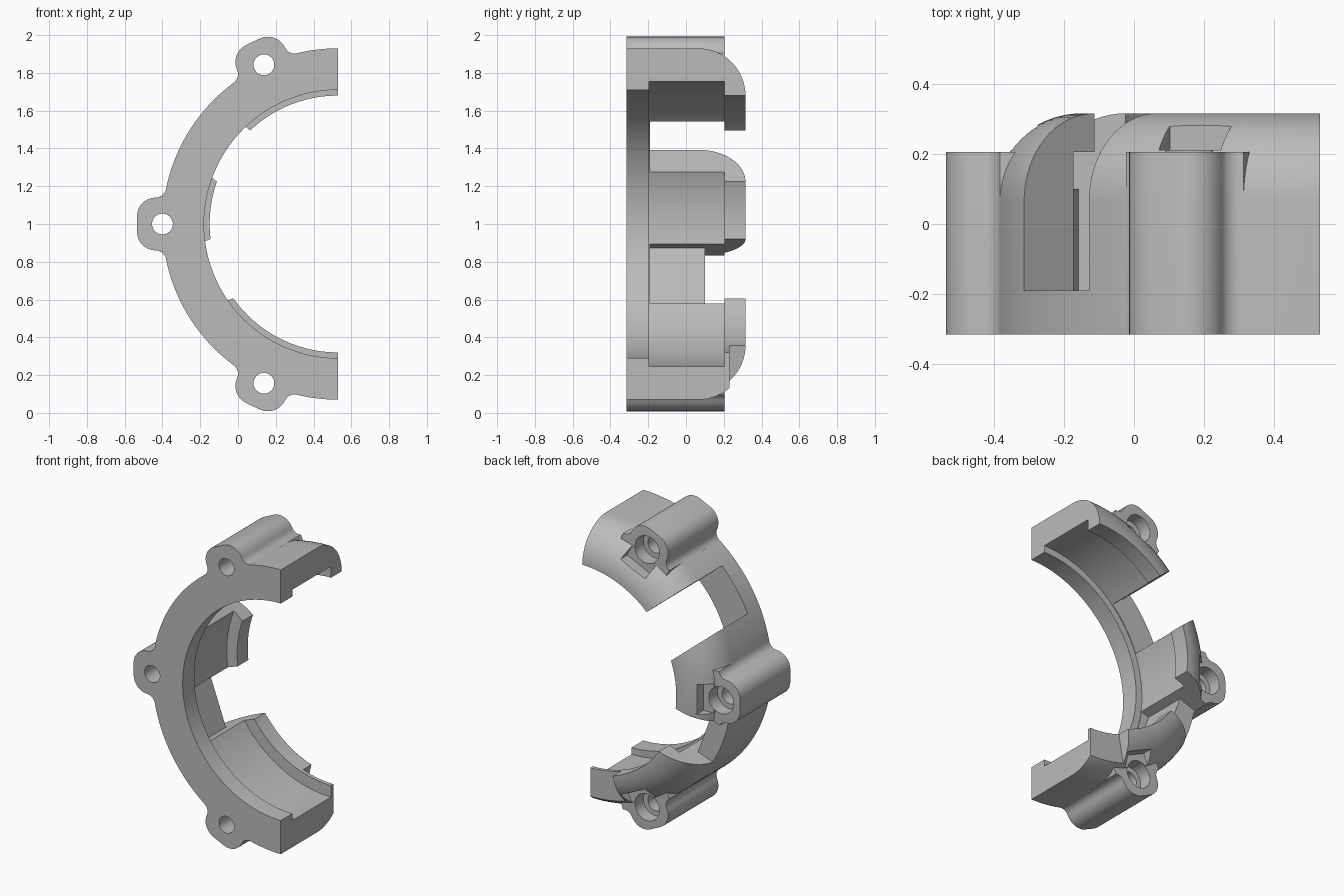
import bpy, bmesh
from math import sin, cos, pi, radians, sqrt, atan2

cube = bpy.data.objects.get("Cube")
if cube:
    bpy.data.objects.remove(cube, do_unlink=True)

CX, CZ = 0.53, 1.0            # ring axis, running along y
R_OUT, R_GROOVE, R_FRONT, R_BACK = 0.93, 0.755, 0.71, 0.68
FRONT, BACK = -0.315, 0.315

grey = bpy.data.materials.new("plain_grey")
grey.use_nodes = True
grey.diffuse_color = (0.5, 0.5, 0.5, 1)
grey.node_tree.nodes["Principled BSDF"].inputs["Base Color"].default_value = (0.5, 0.5, 0.5, 1)


def place(angle, u, n, y):
    """Radial distance u and sideways offset n along a direction from the axis."""
    a = radians(angle)
    return (CX + u * cos(a) - n * sin(a), y, CZ + u * sin(a) + n * cos(a))


def make(name, bm):
    bmesh.ops.recalc_face_normals(bm, faces=bm.faces[:])
    mesh = bpy.data.meshes.new(name)
    bm.to_mesh(mesh)
    bm.free()
    mesh.materials.append(grey)
    obj = bpy.data.objects.new(name, mesh)
    bpy.context.collection.objects.link(obj)
    return obj


def prism(name, angle, outline, y0, y1, rounding=0):
    """Extrude an outline along y, optionally rounding its back rim."""
    bm = bmesh.new()
    front = [bm.verts.new(place(angle, u, n, y0)) for u, n in outline]
    back = [bm.verts.new(place(angle, u, n, y1)) for u, n in outline]
    bm.faces.new(front)
    cap = bm.faces.new(back)
    for i in range(len(outline)):
        j = (i + 1) % len(outline)
        bm.faces.new((front[i], front[j], back[j], back[i]))
    if rounding:
        bmesh.ops.recalc_face_normals(bm, faces=bm.faces[:])
        bmesh.ops.bevel(bm, geom=cap.edges[:], offset=rounding, segments=6,
                        profile=0.5, affect='EDGES', clamp_overlap=True)
    return make(name, bm)


def box(angle, u0, u1, n0, n1, y0, y1):
    return prism("cutter", angle, [(u0, n0), (u1, n0), (u1, n1), (u0, n1)], y0, y1)


def cylinder(angle, radius, y0, y1):
    ring = [(R_OUT + radius * cos(2 * pi * i / 40), radius * sin(2 * pi * i / 40))
            for i in range(40)]
    return prism("cutter", angle, ring, y0, y1)


def arc(cu, cn, r, a0, a1, steps):
    return [(cu + r * cos(a0 + (a1 - a0) * i / steps),
             cn + r * sin(a0 + (a1 - a0) * i / steps)) for i in range(steps + 1)]


def half_ring():
    # Grooved section with a rounded outer back shoulder
    section = [(R_FRONT, FRONT), (R_OUT, FRONT)]
    section += arc(R_BACK, BACK - 0.25, 0.25, 0, pi / 2, 16)
    section += [(R_BACK, 0.205), (R_GROOVE, 0.205), (R_GROOVE, -0.195), (R_FRONT, -0.195)]
    bm = bmesh.new()
    steps = 96
    rows = [[bm.verts.new(place(90 + 180 * s / steps, r, 0, y)) for r, y in section]
            for s in range(steps + 1)]
    for a, b in zip(rows, rows[1:]):
        for i in range(len(section)):
            j = (i + 1) % len(section)
            bm.faces.new((a[i], a[j], b[j], b[i]))
    bm.faces.new(rows[0])
    bm.faces.new(rows[-1])
    return make("half_ring_clamp", bm)


def boss_outline():
    # Rounded lug that flows into the ring through a concave fillet
    half, f = 0.14, 0.055
    cn = half + f
    cu = sqrt((R_OUT + f) ** 2 - cn ** 2)
    end = atan2(cn, cu)
    side = arc(R_OUT + 0.035, 0.04, 0.1, 0, pi / 2, 8)
    side += arc(cu, cn, f, -pi / 2, end - pi, 7)
    side += [(R_OUT - 0.16, 0.18)]
    return side + [(u, -n) for u, n in reversed(side)]


def combine(target, tool, operation):
    mod = target.modifiers.new(operation.lower(), 'BOOLEAN')
    mod.operation = operation
    mod.solver = 'EXACT'
    mod.object = tool
    bpy.context.view_layer.objects.active = target
    bpy.ops.object.modifier_apply(modifier=mod.name)
    bpy.data.objects.remove(tool, do_unlink=True)


clamp = half_ring()
BOSSES = (115, 180, 245)

# Screw bosses
for angle in BOSSES:
    combine(clamp, prism("screw_boss", angle, boss_outline(), FRONT, 0.205, 0.05), 'UNION')

# Screw holes, counterbores and square clearance pockets
for angle in BOSSES:
    combine(clamp, cylinder(angle, 0.055, -0.5, 0.5), 'DIFFERENCE')
    combine(clamp, cylinder(angle, 0.088, 0.12, 0.5), 'DIFFERENCE')
    combine(clamp, box(angle, 0.805, 1.2, -0.097, 0.097, 0.21, 0.5), 'DIFFERENCE')

# Upper slot, stepped lower slot, and shallow end relief
combine(clamp, box(140, 0.4, 1.2, -0.08, 0.241, -0.19, 0.5), 'DIFFERENCE')
combine(clamp, box(200, 0.4, 0.797, -0.156, 0.18, -0.19, 0.5), 'DIFFERENCE')
combine(clamp, box(200, 0.7, 1.2, -0.156, 0.18, 0.1, 0.5), 'DIFFERENCE')
combine(clamp, box(260, 0.4, 1.2, -0.105, 0.5, 0.23, 0.5), 'DIFFERENCE')

# Smooth curves, crisp machined edges
bpy.ops.object.select_all(action='DESELECT')
clamp.select_set(True)
bpy.context.view_layer.objects.active = clamp
bpy.ops.object.shade_smooth_by_angle(angle=radians(30))
